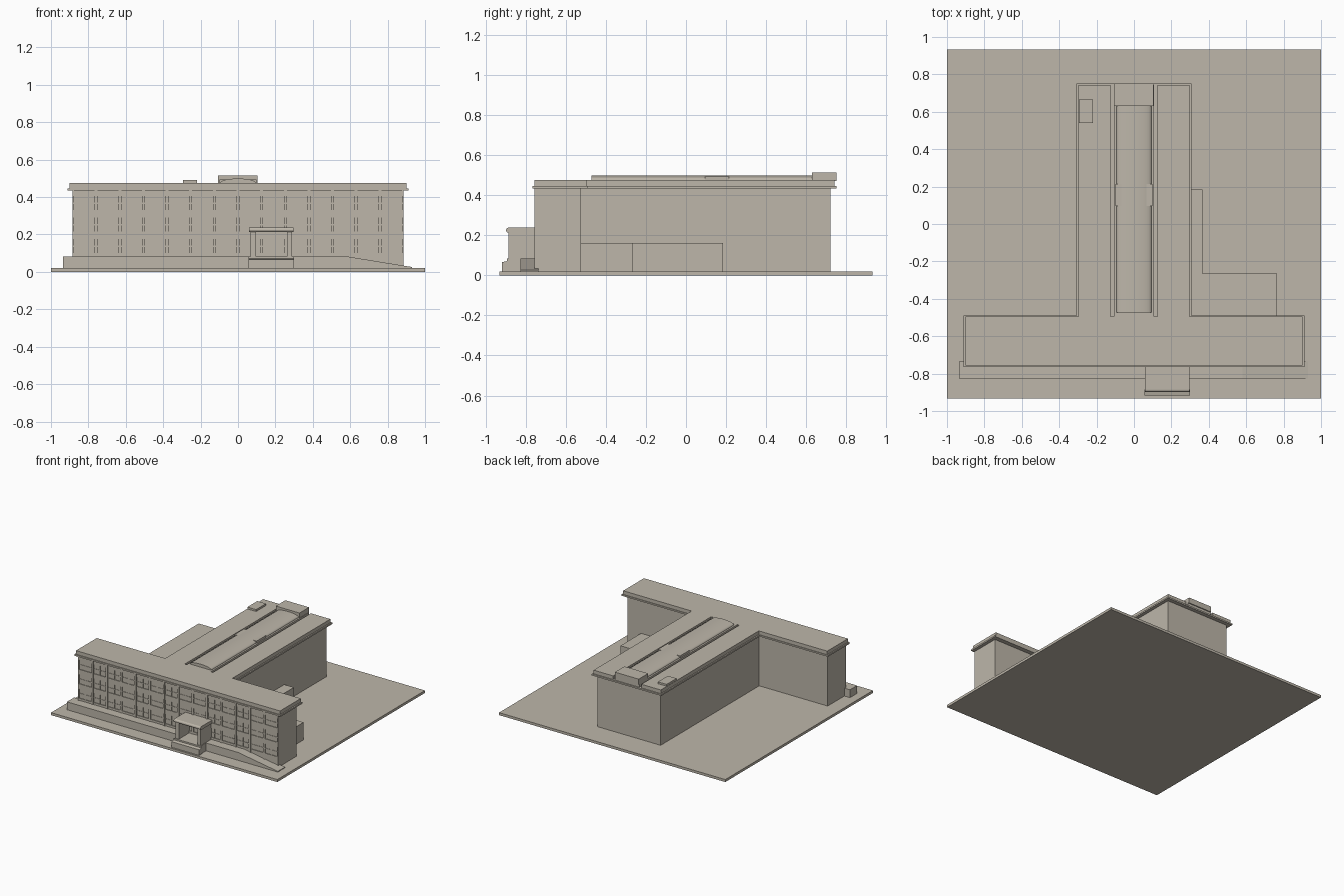
import bpy, bmesh, math

if "Cube" in bpy.data.objects:
    bpy.data.objects.remove(bpy.data.objects["Cube"])

stone = bpy.data.materials.new("warm_concrete")
stone.diffuse_color = (0.51, 0.47, 0.40, 1)
stone.use_nodes = True
stone.node_tree.nodes["Principled BSDF"].inputs["Base Color"].default_value = stone.diffuse_color


def finish(name, bm):
    bmesh.ops.recalc_face_normals(bm, faces=bm.faces)
    mesh = bpy.data.meshes.new(name)
    bm.to_mesh(mesh)
    bm.free()
    mesh.materials.append(stone)
    ob = bpy.data.objects.new(name, mesh)
    bpy.context.collection.objects.link(ob)
    return ob


def prism(name, pts, a, b, axis):
    """Extrude a 2D outline from a to b along an axis."""
    place = {"x": lambda p, t: (t, p[0], p[1]),
             "y": lambda p, t: (p[0], t, p[1]),
             "z": lambda p, t: (p[0], p[1], t)}[axis]
    bm = bmesh.new()
    lo = [bm.verts.new(place(p, a)) for p in pts]
    hi = [bm.verts.new(place(p, b)) for p in pts]
    bm.faces.new(lo)
    bm.faces.new(hi)
    n = len(pts)
    for i in range(n):
        j = (i + 1) % n
        bm.faces.new((lo[i], lo[j], hi[j], hi[i]))
    return finish(name, bm)


def box(name, x0, x1, y0, y1, z0, z1):
    return prism(name, [(x0, y0), (x1, y0), (x1, y1), (x0, y1)], z0, z1, "z")


def t_plan(w, y0, y1, wing, y2):
    """T-shaped outline: front bar plus rear wing."""
    return [(-w, y0), (w, y0), (w, y1), (wing, y1), (wing, y2),
            (-wing, y2), (-wing, y1), (-w, y1)]


# Ground slab and main walls
box("ground_slab", -1, 1, -0.932, 0.932, 0, 0.02)
prism("main_walls", t_plan(0.885, -0.748, -0.525, 0.28, 0.72), 0.02, 0.437, "z")

# Two-step roof, the upper step split by two long grooves over the wing
prism("roof_lower_slab", t_plan(0.912, -0.765, -0.49, 0.307, 0.752), 0.434, 0.446, "z")
box("roof_front_slab", -0.902, 0.902, -0.757, -0.495, 0.446, 0.475)
for i, (a, b) in enumerate([(-0.297, -0.125), (-0.107, 0.107), (0.125, 0.297)]):
    box(f"roof_wing_slab_{i}", a, b, -0.495, 0.742, 0.446, 0.475)

# Front facade: pilasters, spandrels and mullions in front of recessed windows
bays, left, width = 14, -0.885, 1.77
step = width / bays
for i in range(bays + 1):
    x = left + i * step
    box(f"pilaster_{i}", max(x - 0.008, left), min(x + 0.008, -left),
        -0.757, -0.745, 0.02, 0.437)
for i in range(bays):
    x = left + (i + 0.5) * step
    box(f"mullion_{i}", x - 0.003, x + 0.003, -0.751, -0.745, 0.08, 0.437)
for i, (a, b) in enumerate([(0.02, 0.10), (0.175, 0.215), (0.29, 0.33), (0.405, 0.437)]):
    box(f"spandrel_{i}", left, -left, -0.753, -0.745, a, b)
for i, z in enumerate((0.137, 0.252, 0.367)):
    box(f"window_transom_{i}", left, -left, -0.751, -0.745, z - 0.003, z + 0.003)

# Long terrace with a ramp at its right end
prism("terrace_ramp", [(-0.935, 0.02), (0.93, 0.02), (0.93, 0.026),
                       (0.58, 0.083), (-0.935, 0.083)], -0.825, -0.735, "y")

# Entrance porch with steps
box("porch_floor", 0.06, 0.295, -0.888, -0.75, 0.02, 0.083)
prism("porch_steps", [(-0.918, 0.02), (-0.885, 0.02), (-0.885, 0.083),
                      (-0.893, 0.083), (-0.893, 0.071), (-0.918, 0.065)],
      0.055, 0.30, "x")
for side, x in (("left", 0.068), ("right", 0.262)):
    box(f"porch_wall_{side}", x, x + 0.028, -0.885, -0.75, 0.08, 0.22)
eave = [(-0.885 + 0.013 * math.cos(t), 0.225 + 0.013 * math.sin(t))
        for t in (math.pi * (0.5 + k / 8) for k in range(9))]
prism("porch_roof", eave + [(-0.75, 0.212), (-0.75, 0.238)], 0.06, 0.297, "x")

# Low stepped annex on the right side
prism("side_annex", [(0.27, -0.53), (0.765, -0.53), (0.765, -0.265),
                     (0.365, -0.265), (0.365, 0.185), (0.27, 0.185)], 0.02, 0.16, "z")

# Vaulted skylight with side vents, roof plant box and hatch
arc = [(0.093 * math.cos(math.pi * k / 12),
        0.479 + 0.02 * math.sin(math.pi * k / 12)) for k in range(13)]
vault = prism("skylight_vault", [(-0.093, 0.47), (0.093, 0.47)] + arc, -0.472, 0.632, "y")
bpy.context.view_layer.objects.active = vault
vault.select_set(True)
bpy.ops.object.shade_smooth_by_angle(angle=math.radians(35))
for side, s in (("left", -1), ("right", 1)):
    a, b = sorted((s * 0.055, s * 0.098))
    box(f"skylight_vent_{side}", a, b, 0.095, 0.215, 0.472, 0.493)
box("roof_plant_box", -0.107, 0.103, 0.63, 0.75, 0.47, 0.514)
box("roof_hatch", -0.295, -0.218, 0.54, 0.665, 0.47, 0.49)
